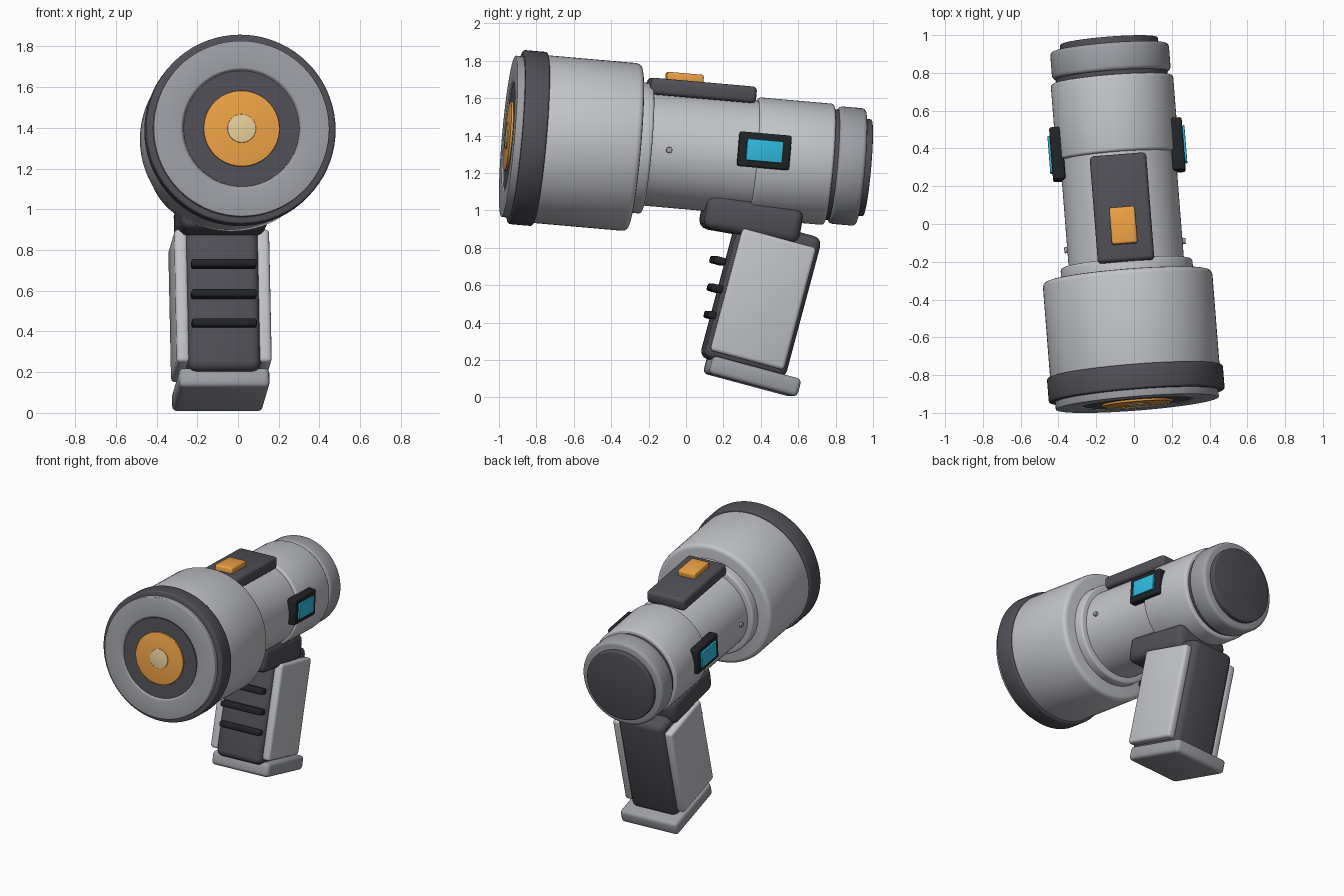
import bpy, bmesh, math
from mathutils import Matrix, Vector

if "Cube" in bpy.data.objects:
    bpy.data.objects.remove(bpy.data.objects["Cube"])


def material(name, rgb):
    m = bpy.data.materials.new(name)
    m.diffuse_color = (*rgb, 1)
    m.use_nodes = True
    m.node_tree.nodes["Principled BSDF"].inputs["Base Color"].default_value = m.diffuse_color
    return m


SHELL = material("shell_grey", (0.55, 0.56, 0.59))
MID = material("mid_grey", (0.34, 0.35, 0.38))
DARK = material("dark_grey", (0.08, 0.08, 0.095))
BLACK = material("black", (0.015, 0.017, 0.02))
ORANGE = material("orange", (0.85, 0.36, 0.06))
CREAM = material("cream", (0.8, 0.62, 0.33))
CYAN = material("cyan", (0.03, 0.5, 0.75))


def frame(y, z, pitch):
    """Part frame on the yawed centre plane, leaned by pitch degrees."""
    yaw = math.radians(4.5)
    return (Matrix.Translation((-0.057 - math.tan(yaw) * y, y, z))
            @ Matrix.Rotation(yaw, 4, 'Z')
            @ Matrix.Rotation(math.radians(-pitch), 4, 'X'))


BODY = frame(0, 1.313, 5)
NECK = frame(0.348, 0.955, 10)
GRIP = frame(0.396, 0.524, 15)


def finish(name, bm, mat, where, bevel, segments=3):
    bmesh.ops.recalc_face_normals(bm, faces=bm.faces)
    if bevel:
        edges = [e for e in bm.edges if e.calc_face_angle(0) > 0.5]
        bmesh.ops.bevel(bm, geom=edges, offset=bevel, segments=segments,
                        profile=0.5, affect='EDGES', clamp_overlap=True)
    me = bpy.data.meshes.new(name)
    bm.to_mesh(me)
    bm.free()
    me.materials.append(mat)
    ob = bpy.data.objects.new(name, me)
    bpy.context.collection.objects.link(ob)
    ob.matrix_world = where
    bpy.ops.object.select_all(action='DESELECT')
    ob.select_set(True)
    bpy.context.view_layer.objects.active = ob
    bpy.ops.object.shade_smooth_by_angle(angle=math.radians(35))
    return ob


def box(name, lo, hi, mat, where, bevel=0.01):
    lo, hi = Vector(lo), Vector(hi)
    bm = bmesh.new()
    bmesh.ops.create_cube(bm, size=1)
    for v in bm.verts:
        v.co = (lo + hi) / 2 + Vector(a * b for a, b in zip(v.co, hi - lo))
    return finish(name, bm, mat, where, bevel)


def lathe(name, profile, mat, bevel=0.01, n=72):
    """Turn (position along barrel, radius) points around the barrel axis."""
    bm = bmesh.new()
    rings = [[bm.verts.new((r * math.cos(2 * math.pi * i / n), s,
                            r * math.sin(2 * math.pi * i / n)))
              for i in range(n)] for s, r in profile]
    for a, b in zip(rings, rings[1:]):
        for i in range(n):
            j = (i + 1) % n
            bm.faces.new((a[i], a[j], b[j], b[i]))
    bm.faces.new(rings[0])
    bm.faces.new(rings[-1])
    return finish(name, bm, mat, BODY, bevel)


# Barrel, front to back
lathe("front_rim", [(-0.942, 0.285), (-0.957, 0.295), (-0.957, 0.433), (-0.85, 0.433)], MID, 0.006)
lathe("lens_surround", [(-0.95, 0.285), (-0.90, 0.285)], DARK, 0)
lathe("lens", [(-0.962, 0.187), (-0.91, 0.187)], ORANGE, 0.004)
lathe("lens_core", [(-0.968, 0.07), (-0.93, 0.07)], CREAM, 0.003)
lathe("bumper_ring", [(-0.918, 0.467), (-0.786, 0.467)], DARK, 0.012)
lathe("head_housing", [(-0.81, 0.45), (-0.275, 0.45)], SHELL, 0.03)
lathe("head_collar", [(-0.32, 0.35), (-0.21, 0.35)], SHELL, 0.015)
lathe("middle_barrel", [(-0.25, 0.306), (0.40, 0.306)], SHELL, 0)
lathe("rear_barrel", [(0.36, 0.325), (0.77, 0.325)], SHELL, 0.015)
lathe("rear_groove", [(0.75, 0.297), (0.81, 0.297)], DARK, 0)
lathe("end_cap", [(0.792, 0.315), (0.942, 0.315)], MID, 0.022)
lathe("end_plate", [(0.92, 0.26), (0.977, 0.26)], DARK, 0.008)

# Top control panel and button
box("top_panel", (-0.15, -0.23, 0.29), (0.15, 0.34, 0.379), DARK, BODY, 0.022)
box("top_button", (-0.068, -0.14, 0.36), (0.068, 0.056, 0.418), ORANGE, BODY, 0.012)

# Side screens and screws on both sides
for side, sx in (("left", -1), ("right", 1)):
    def span(a, b):
        return sorted((sx * a, sx * b))
    x = span(0.285, 0.352)
    box(side + "_screen_frame", (x[0], 0.253, -0.053), (x[1], 0.532, 0.133), BLACK, BODY, 0.012)
    x = span(0.34, 0.364)
    box(side + "_screen", (x[0], 0.295, -0.018), (x[1], 0.49, 0.098), CYAN, BODY, 0.004)
    bm = bmesh.new()
    bmesh.ops.create_cone(bm, cap_ends=True, segments=20, radius1=0.016, radius2=0.016, depth=0.04,
                          matrix=Matrix.Translation((sx * 0.302, -0.115, 0)) @ Matrix.Rotation(math.pi / 2, 4, 'Y'))
    finish(side + "_screw", bm, MID, BODY, 0.003)
    # Grip side plates
    x = span(0.17, 0.234)
    box(side + "_grip_plate", (x[0], -0.205, -0.337), (x[1], 0.205, 0.34), SHELL, GRIP, 0.02)

# Handle
box("handle_neck", (-0.215, -0.26, -0.095), (0.215, 0.26, 0.095), DARK, NECK, 0.05)
box("grip_core", (-0.18, -0.225, -0.38), (0.18, 0.228, 0.40), DARK, GRIP, 0.045)
box("grip_base", (-0.223, -0.18, -0.457), (0.223, 0.311, -0.358), MID, GRIP, 0.025)
for i, (u, v) in enumerate(((-0.272, 0.142), (-0.247, -0.005), (-0.226, -0.149))):
    box(f"finger_rib_{i + 1}", (-0.16, u - 0.034, v - 0.02), (0.16, u + 0.034, v + 0.02), BLACK, GRIP, 0.012)
